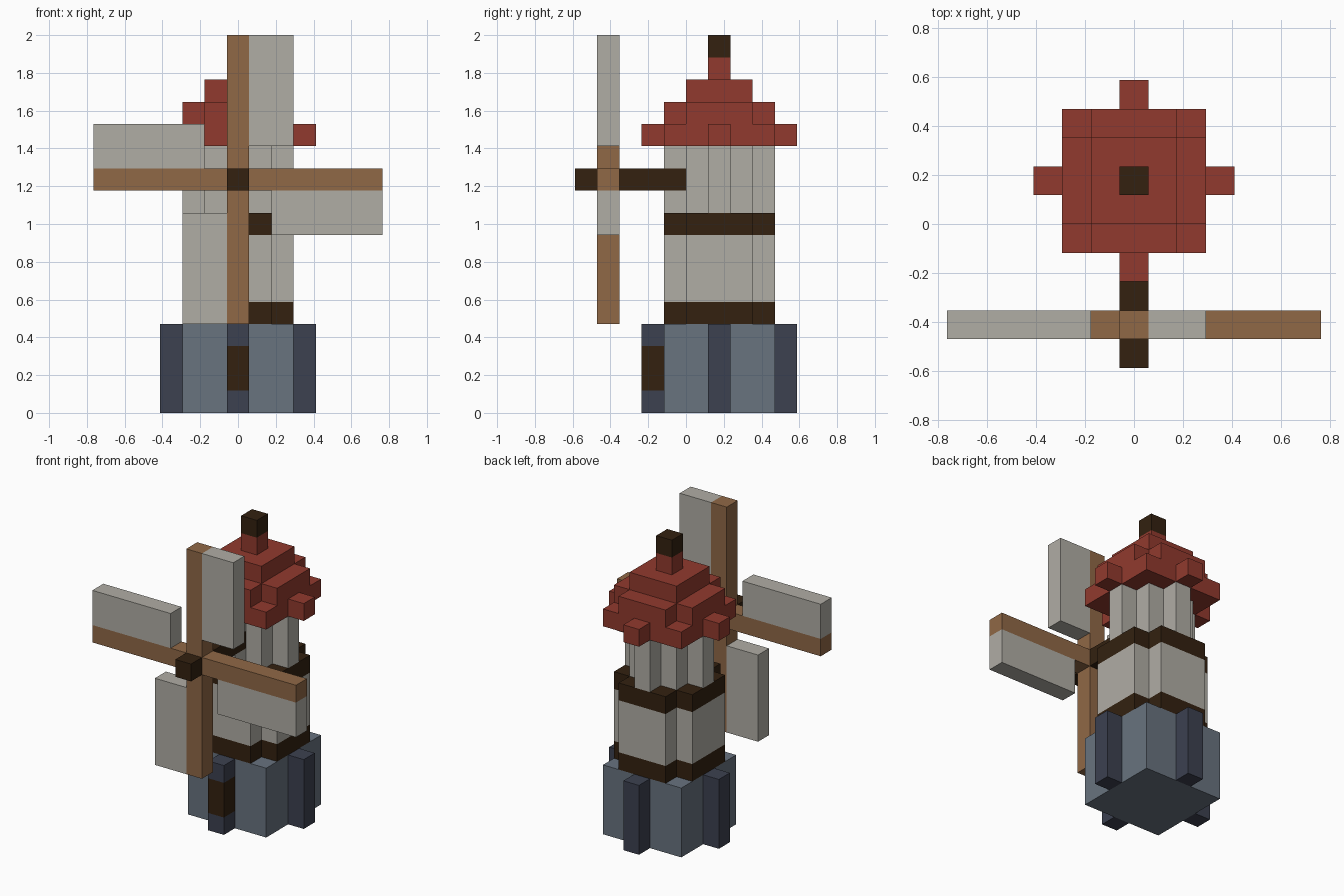
import bpy
import bmesh

cube = bpy.data.objects.get("Cube")
if cube:
    bpy.data.objects.remove(cube, do_unlink=True)

U = 2 / 17      # block size
CY = 1.5        # tower axis, in blocks
HUB_Z = 10.5    # height of the sail axle, in blocks


def material(name, rgb):
    """Flat material from an 8-bit display colour."""
    def lin(v):
        v /= 255
        return v / 12.92 if v <= 0.04045 else ((v + 0.055) / 1.055) ** 2.4
    colour = (*map(lin, rgb), 1)
    m = bpy.data.materials.new(name)
    m.use_nodes = True
    m.diffuse_color = colour
    bsdf = next(n for n in m.node_tree.nodes if n.type == 'BSDF_PRINCIPLED')
    bsdf.inputs["Base Color"].default_value = colour
    bsdf.inputs["Roughness"].default_value = 0.9
    return m


PLASTER = material("pale plaster", (176, 173, 165))
WOOD = material("light wood", (144, 104, 70))
DARK_WOOD = material("dark wood", (51, 33, 16))
RED = material("red roof", (145, 58, 46))
STONE = material("blue grey stone", (104, 115, 127))
DARK_STONE = material("dark stone", (60, 65, 80))


def prism(name, outline, z0, z1, mat, cy=CY):
    """Extrude an outline, given in blocks, from z0 to z1."""
    bm = bmesh.new()
    base = bm.faces.new([bm.verts.new((x * U, (y + cy) * U, z0 * U)) for x, y in outline])
    top = bmesh.ops.extrude_face_region(bm, geom=[base])["geom"]
    bmesh.ops.translate(bm, vec=(0, 0, (z1 - z0) * U),
                        verts=[g for g in top if isinstance(g, bmesh.types.BMVert)])
    bmesh.ops.recalc_face_normals(bm, faces=bm.faces)
    mesh = bpy.data.meshes.new(name)
    bm.to_mesh(mesh)
    bm.free()
    mesh.materials.append(mat)
    obj = bpy.data.objects.new(name, mesh)
    bpy.context.collection.objects.link(obj)
    return obj


def box(name, xs, ys, zs, mat):
    (x0, x1), (y0, y1), (z0, z1) = sorted(xs), sorted(ys), sorted(zs)
    return prism(name, [(x0, y0), (x1, y0), (x1, y1), (x0, y1)], z0, z1, mat, cy=0)


def four_way(corner):
    """Repeat one corner of an outline round the four sides."""
    pts, quarter = [], corner
    for _ in range(4):
        pts += quarter
        quarter = [(-y, x) for x, y in quarter]
    return pts


SQUARE = four_way([(2.5, 2.5)])
SMALL_SQUARE = four_way([(1.5, 1.5)])
POST = four_way([(.5, .5)])
NOTCHED = four_way([(2.5, 1.5), (1.5, 1.5), (1.5, 2.5)])
RIBBED = four_way([(2.5, .5), (1.5, .5), (1.5, 1.5), (.5, 1.5), (.5, 2.5)])
EAVES = four_way([(3.5, .5), (2.5, .5), (2.5, 2.5), (.5, 2.5), (.5, 3.5)])
# ribbed outline without its front rib, where the axle enters
AXLE_SOCKET = [p for p in RIBBED if p[1] > -2]

# Tower and roof, bottom to top
for name, outline, z0, z1, mat in [
    ("stone_base", SQUARE, 0, 4, STONE),
    ("lower_band", NOTCHED, 4, 5, DARK_WOOD),
    ("lower_wall", NOTCHED, 5, 8, PLASTER),
    ("upper_band", NOTCHED, 8, 9, DARK_WOOD),
    ("upper_wall_bottom", RIBBED, 9, 10, PLASTER),
    ("upper_wall_middle", AXLE_SOCKET, 10, 11, PLASTER),
    ("upper_wall_top", RIBBED, 11, 12, PLASTER),
    ("roof_eaves", EAVES, 12, 13, RED),
    ("roof_middle", NOTCHED, 13, 14, RED),
    ("roof_upper", SMALL_SQUARE, 14, 15, RED),
    ("roof_peak", POST, 15, 16, RED),
    ("roof_finial", POST, 16, 17, DARK_WOOD),
]:
    prism(name, outline, z0, z1, mat)

# Buttresses, with the door set in the front one
box("left_buttress", (2.5, 3.5), (1, 2), (0, 4), DARK_STONE)
box("right_buttress", (-3.5, -2.5), (1, 2), (0, 4), DARK_STONE)
box("back_buttress", (-.5, .5), (4, 5), (0, 4), DARK_STONE)
for name, z0, z1, mat in [("door_step", 0, 1, DARK_STONE),
                          ("door", 1, 3, DARK_WOOD),
                          ("door_lintel", 3, 4, DARK_STONE)]:
    box(name, (-.5, .5), (-2, -1), (z0, z1), mat)

# Axle and four sails, each a quarter turn from the last
box("axle", (-.5, .5), (-5, 0), (HUB_Z - .5, HUB_Z + .5), DARK_WOOD)
spar = [(-.5, .5), (.5, 6.5)]
cloth = [(.5, 2.5), (1.5, 6.5)]
for side in ("top", "left", "bottom", "right"):
    for part, ends, mat in (("spar", spar, WOOD), ("sail", cloth, PLASTER)):
        xs, zs = ends
        box(f"{side}_{part}", xs, (-4, -3), [HUB_Z + z for z in zs], mat)
    spar, cloth = ([zs, [-x for x in xs]] for xs, zs in (spar, cloth))
